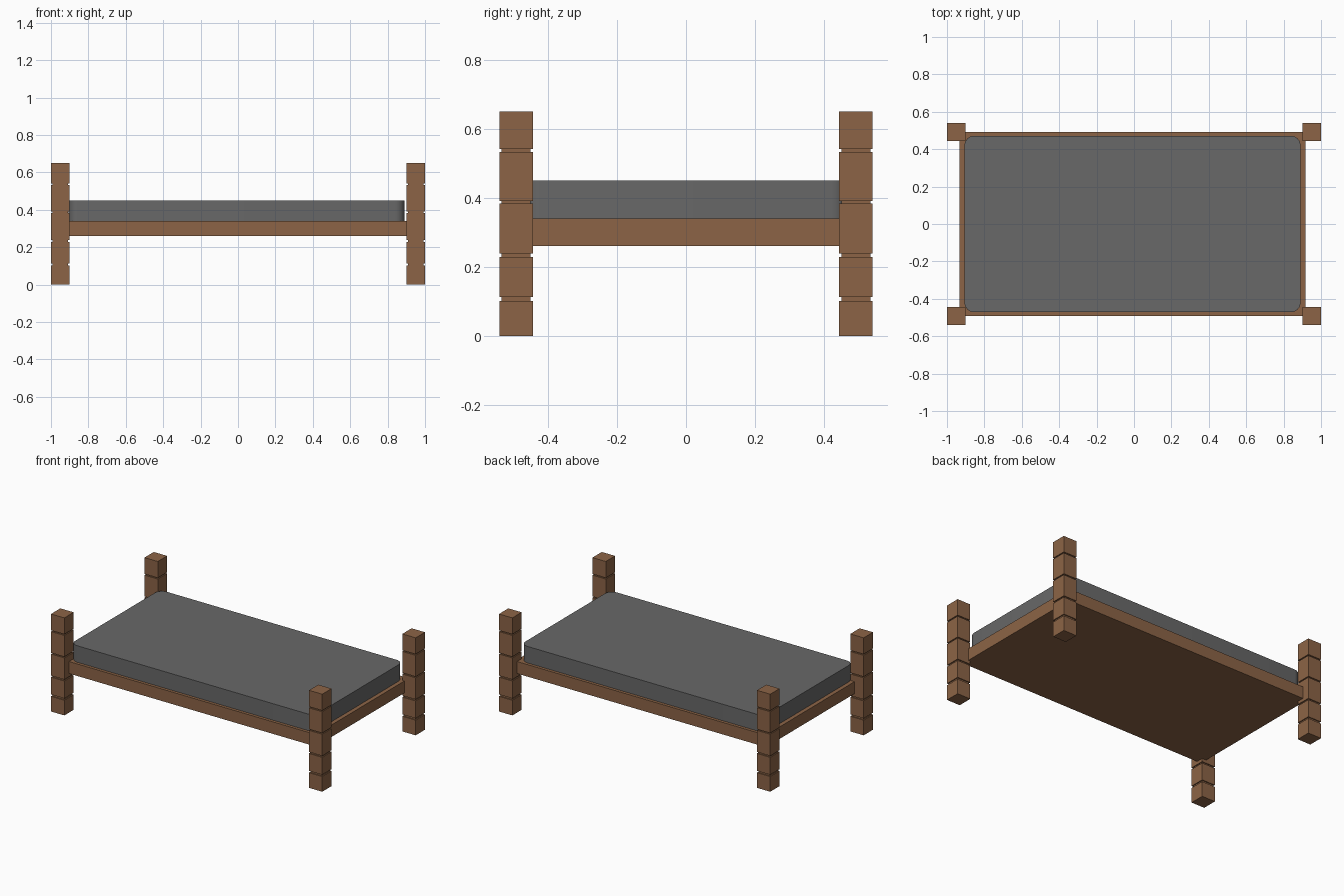
import bpy, bmesh
from mathutils import Matrix

if "Cube" in bpy.data.objects:
    bpy.data.objects.remove(bpy.data.objects["Cube"])


def material(name, rgb):
    m = bpy.data.materials.new(name)
    m.diffuse_color = (*rgb, 1)
    m.use_nodes = True
    m.node_tree.nodes["Principled BSDF"].inputs["Base Color"].default_value = m.diffuse_color
    return m


wood = material("brown wood", (0.262, 0.127, 0.061))
fabric = material("grey fabric", (0.138, 0.138, 0.138))


def finish(bm, name, mat):
    bmesh.ops.recalc_face_normals(bm, faces=bm.faces)
    me = bpy.data.meshes.new(name)
    bm.to_mesh(me)
    bm.free()
    me.materials.append(mat)
    ob = bpy.data.objects.new(name, me)
    bpy.context.collection.objects.link(ob)
    return ob


def box(name, mat, x0, x1, y0, y1, z0, z1, corner=0):
    bm = bmesh.new()
    size = Matrix.Diagonal((x1 - x0, y1 - y0, z1 - z0, 1))
    place = Matrix.Translation(((x0 + x1) / 2, (y0 + y1) / 2, (z0 + z1) / 2))
    bmesh.ops.create_cube(bm, size=1, matrix=place @ size)
    if corner:  # round the upright edges only
        upright = [e for e in bm.edges
                   if abs(e.verts[0].co.z - e.verts[1].co.z) > 1e-4]
        bmesh.ops.bevel(bm, geom=upright, offset=corner, segments=8,
                        profile=0.5, affect='EDGES')
    return finish(bm, name, mat)


# Square post outline: full width with four narrow grooves
HALF, INSET, HEIGHT = 0.049, 0.007, 0.65
profile = [(HALF, 0)]
for lo, hi in [(0.101, 0.113), (0.229, 0.239), (0.383, 0.391), (0.533, 0.541)]:
    profile += [(HALF, lo), (HALF - INSET, lo), (HALF - INSET, hi), (HALF, hi)]
profile.append((HALF, HEIGHT))


def post(name, cx, cy):
    bm = bmesh.new()
    rings = [[bm.verts.new((cx + sx * r, cy + sy * r, z))
              for sx, sy in ((-1, -1), (1, -1), (1, 1), (-1, 1))]
             for r, z in profile]
    for a, b in zip(rings, rings[1:]):
        for i in range(4):
            j = (i + 1) % 4
            bm.faces.new((a[i], a[j], b[j], b[i]))
    bm.faces.new(rings[0][::-1])
    bm.faces.new(rings[-1])
    finish(bm, name, wood)


# Four corner posts
for sx, side in ((-1, "left"), (1, "right")):
    for sy, end in ((-1, "front"), (1, "back")):
        post(f"{end}_{side}_post", sx * 0.951, sy * 0.492)

# Bed base
box("bed_base", wood, -0.933, 0.917, -0.491, 0.491, 0.26, 0.34)

# Mattress with rounded corners
mattress = box("mattress", fabric, -0.906, 0.89, -0.471, 0.471, 0.34, 0.45, 0.05)
bpy.context.view_layer.objects.active = mattress
mattress.select_set(True)
bpy.ops.object.shade_smooth_by_angle()
